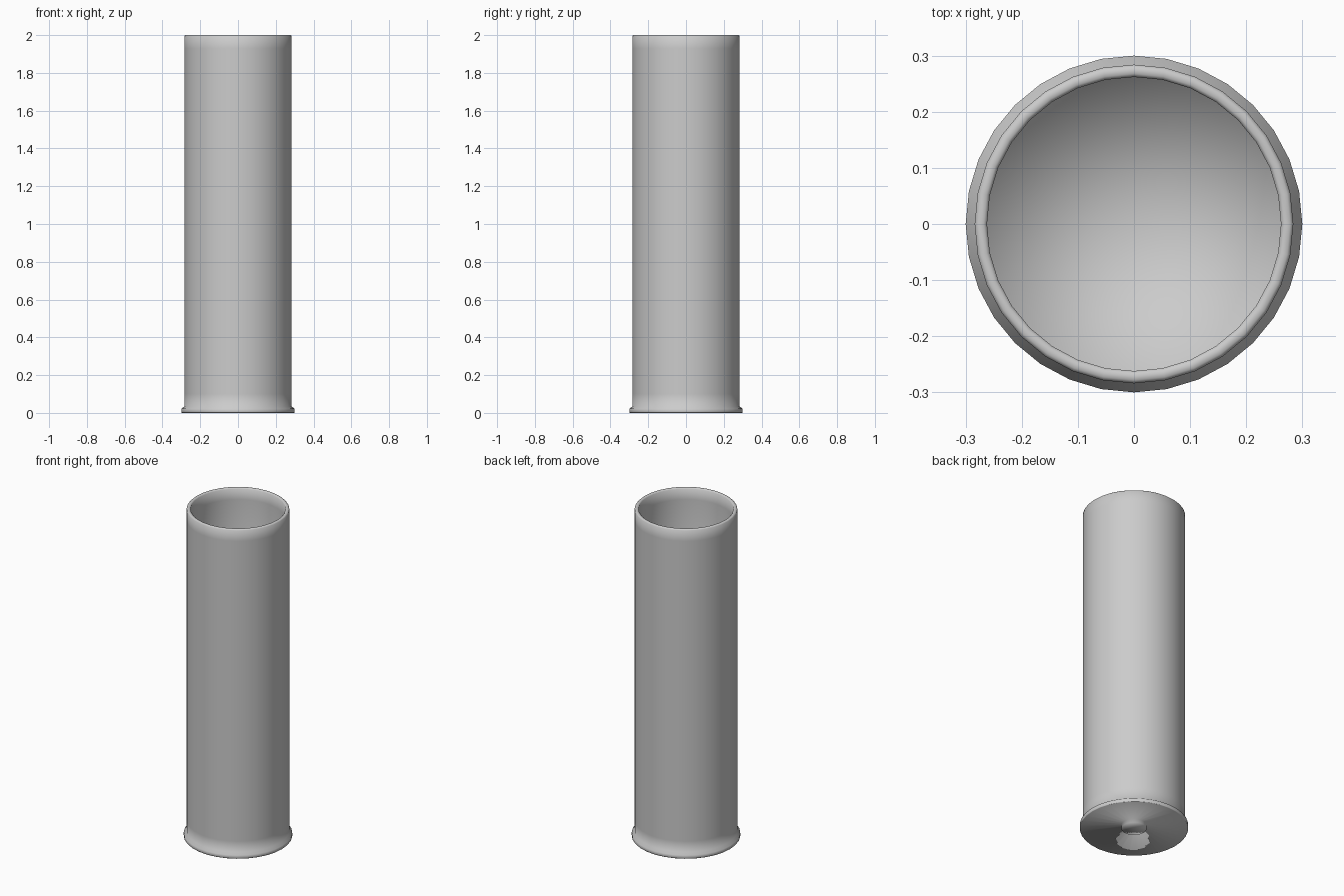
import bpy, bmesh
from math import cos, sin, tau

if "Cube" in bpy.data.objects:
    bpy.data.objects.remove(bpy.data.objects["Cube"])

SIDES = 32


def lathe(name, profile, sides=SIDES):
    """Revolve (radius, z) points around z; radius 0 becomes a pole."""
    bm = bmesh.new()
    rings = []
    for r, z in profile:
        if r == 0:
            rings.append([bm.verts.new((0, 0, z))])
        else:
            rings.append([bm.verts.new((r * cos(tau * i / sides), r * sin(tau * i / sides), z))
                          for i in range(sides)])
    for a, b in zip(rings, rings[1:]):
        for i in range(sides):
            j = (i + 1) % sides
            if len(a) == 1:
                bm.faces.new((a[0], b[j], b[i]))
            elif len(b) == 1:
                bm.faces.new((a[i], a[j], b[0]))
            else:
                bm.faces.new((a[i], a[j], b[j], b[i]))
    bmesh.ops.recalc_face_normals(bm, faces=bm.faces)
    for f in bm.faces:
        f.smooth = True
    mesh = bpy.data.meshes.new(name)
    bm.to_mesh(mesh)
    bm.free()
    obj = bpy.data.objects.new(name, mesh)
    bpy.context.collection.objects.link(obj)
    return obj


# One closed shell: primer cap, dished base, flanged rim, wall, lip, hollow inside
lathe("casing", [
    (0, 0.0), (0.07, 0.0), (0.07, 0.022),          # primer cap in the base
    (0.298, 0.0), (0.3, 0.003), (0.3, 0.022),      # dished base and rim edge
    (0.284, 0.034), (0.284, 0.1),                  # rim shoulder
    (0.284, 1.93), (0.284, 1.995),                 # outer wall
    (0.278, 2.0), (0.268, 2.0), (0.262, 1.995),    # mouth lip
    (0.262, 1.93), (0.262, 0.05), (0, 0.05),       # inner wall and floor
])
